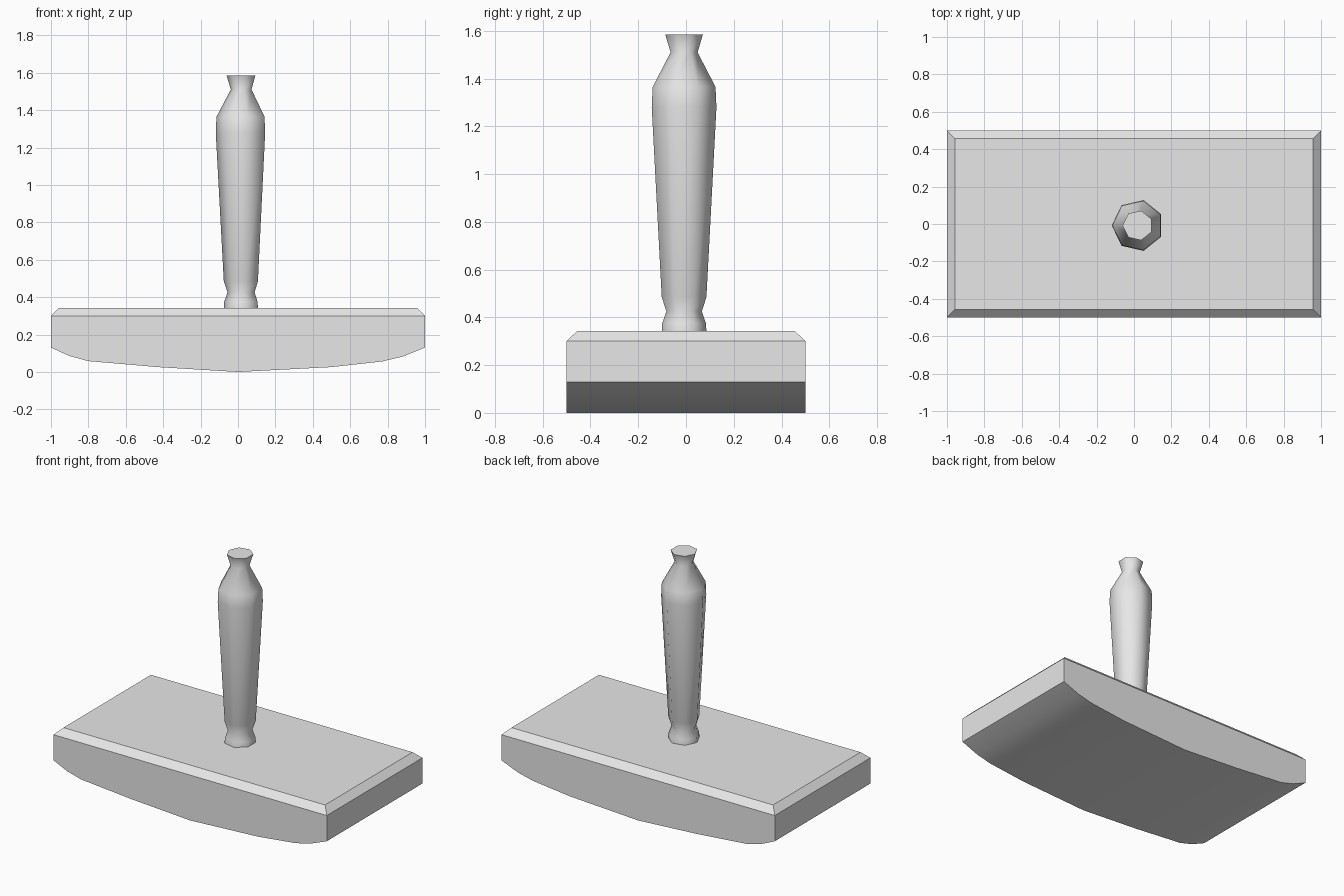
import bpy, bmesh, math

cube = bpy.data.objects.get("Cube")
if cube:
    bpy.data.objects.remove(cube)

grey = bpy.data.materials.new("plain grey")
grey.use_nodes = True
grey.diffuse_color = (0.8, 0.8, 0.8, 1)
grey.node_tree.nodes["Principled BSDF"].inputs["Base Color"].default_value = (0.8, 0.8, 0.8, 1)


def finish(name, bm, angle):
    """Turn a bmesh into a shaded object."""
    bmesh.ops.recalc_face_normals(bm, faces=bm.faces[:])
    mesh = bpy.data.meshes.new(name)
    bm.to_mesh(mesh)
    bm.free()
    mesh.materials.append(grey)
    obj = bpy.data.objects.new(name, mesh)
    bpy.context.collection.objects.link(obj)
    bpy.ops.object.select_all(action='DESELECT')
    obj.select_set(True)
    bpy.context.view_layer.objects.active = obj
    bpy.ops.object.shade_smooth_by_angle(angle=math.radians(angle))
    return obj


# Rocker base: curved underside profile extruded front to back
HALF_DEPTH, RIM, TOP, CHAMFER = 0.5, 0.30, 0.342, 0.043
rocker = [(-1, 0.13), (-0.9, 0.085), (-0.8, 0.058), (-0.43, 0.026), (0, 0),
          (0.5, 0.026), (0.77, 0.056), (0.88, 0.082), (1, 0.13)]
bm = bmesh.new()
outline = rocker + [(1, RIM), (-1, RIM)]
front = [bm.verts.new((x, -HALF_DEPTH, z)) for x, z in outline]
back = [bm.verts.new((x, HALF_DEPTH, z)) for x, z in outline]
bm.faces.new(front)
bm.faces.new(back)
for i in range(len(outline)):
    j = (i + 1) % len(outline)
    if i != len(rocker):
        bm.faces.new((front[i], front[j], back[j], back[i]))

# Chamfered top of the base
rim = [front[-1], front[-2], back[-2], back[-1]]
inner = [bm.verts.new((v.co.x - math.copysign(CHAMFER, v.co.x),
                       v.co.y - math.copysign(CHAMFER, v.co.y), TOP)) for v in rim]
for i in range(4):
    j = (i + 1) % 4
    bm.faces.new((rim[i], rim[j], inner[j], inner[i]))
bm.faces.new(inner)
finish("rocker_base", bm, 30)

# Seven-sided turned handle: (radius, height) rings
SIDES, CX, CY = 7, 0.02, -0.008
profile = [(0.096, 0.34), (0.094, 0.375), (0.076, 0.425), (0.096, 0.485),
           (0.139, 1.28), (0.135, 1.365), (0.058, 1.51), (0.081, 1.585)]
bm = bmesh.new()
rings = []
for r, z in profile:
    angles = [math.pi + math.tau * k / SIDES for k in range(SIDES)]
    rings.append([bm.verts.new((CX + r * math.cos(a), CY + r * math.sin(a), z)) for a in angles])
for low, high in zip(rings, rings[1:]):
    for i in range(SIDES):
        j = (i + 1) % SIDES
        bm.faces.new((low[i], low[j], high[j], high[i]))
bm.faces.new(rings[0])
bm.faces.new(rings[-1])
finish("handle", bm, 60)
